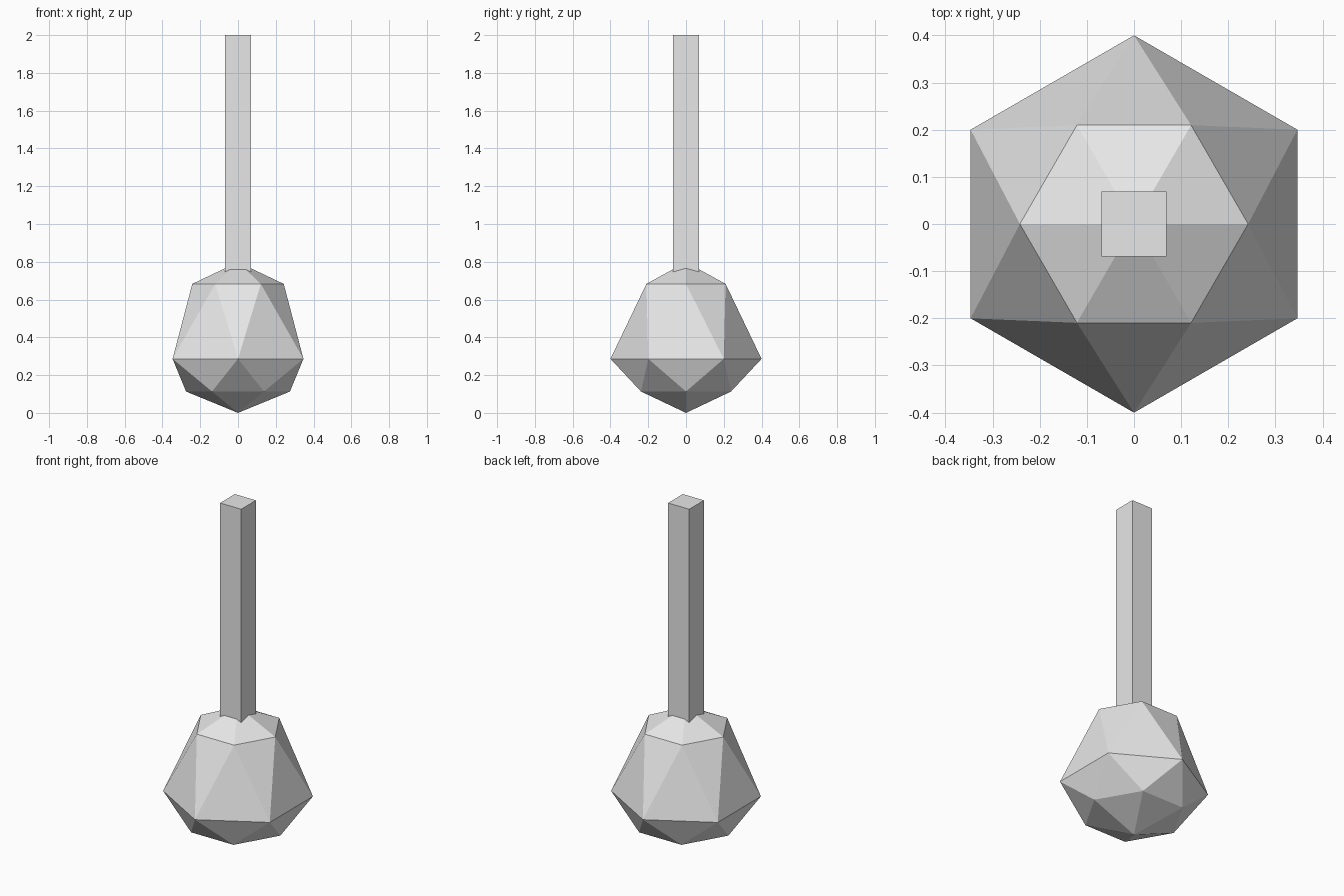
import bpy, bmesh, math

cube = bpy.data.objects.get("Cube")
if cube:
    bpy.data.objects.remove(cube, do_unlink=True)

grey = bpy.data.materials.new("plain grey")
grey.use_nodes = True
grey.diffuse_color = (0.8, 0.8, 0.8, 1)
grey.node_tree.nodes["Principled BSDF"].inputs["Base Color"].default_value = (0.8, 0.8, 0.8, 1)


def add_object(name, bm):
    bmesh.ops.recalc_face_normals(bm, faces=bm.faces)
    mesh = bpy.data.meshes.new(name)
    bm.to_mesh(mesh)
    bm.free()
    mesh.materials.append(grey)
    obj = bpy.data.objects.new(name, mesh)
    bpy.context.scene.collection.objects.link(obj)
    return obj


def ring(bm, radius, z, turn, sides=6):
    step = math.tau / sides
    return [bm.verts.new((radius * math.cos((i + turn) * step),
                          radius * math.sin((i + turn) * step), z))
            for i in range(sides)]


def fan(bm, loop, tip_z):
    tip = bm.verts.new((0, 0, tip_z))
    for i, v in enumerate(loop):
        bm.faces.new((v, loop[(i + 1) % len(loop)], tip))


def zigzag(bm, straight, turned):
    # Triangle band between a ring and one turned by half a step
    n = len(straight)
    for i in range(n):
        j = (i + 1) % n
        bm.faces.new((straight[i], straight[j], turned[i]))
        bm.faces.new((turned[i], straight[j], turned[j]))


# Faceted head: three six-sided rings with pointed ends
bm = bmesh.new()
lower = ring(bm, 0.275, 0.113, 0)
middle = ring(bm, 0.4, 0.286, 0.5)
upper = ring(bm, 0.242, 0.683, 0)
zigzag(bm, lower, middle)
zigzag(bm, upper, middle)
fan(bm, lower, 0)
fan(bm, upper, 0.798)
add_object("faceted_head", bm)

# Square handle, sunk into the head
bottom, top, width = 0.7, 2.0, 0.137
bm = bmesh.new()
bmesh.ops.create_cube(bm, size=1)
bmesh.ops.scale(bm, vec=(width, width, top - bottom), verts=bm.verts)
bmesh.ops.translate(bm, vec=(0, 0, (top + bottom) / 2), verts=bm.verts)
add_object("square_handle", bm)
